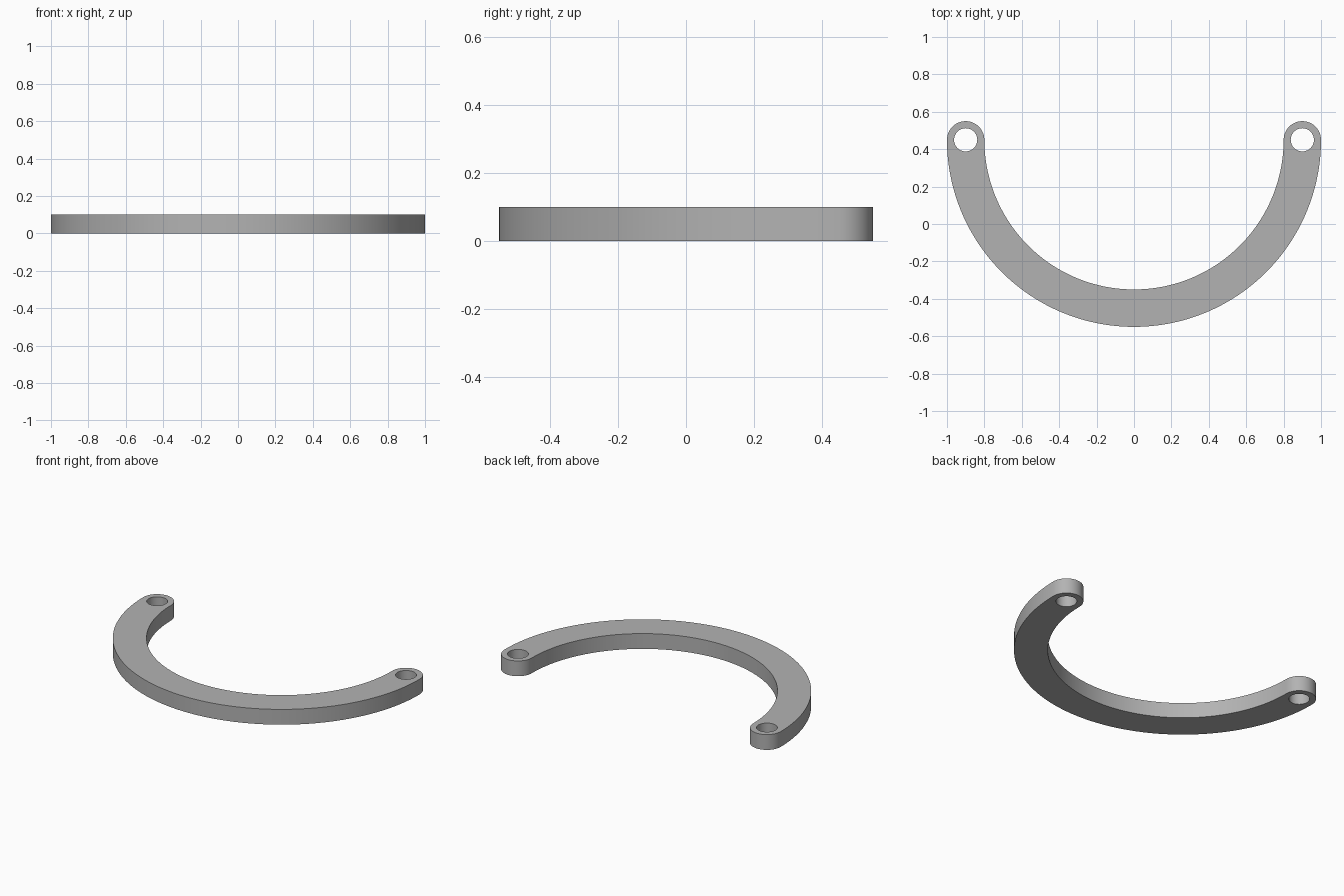
import bpy
import bmesh
from math import pi, cos, sin
from mathutils import Vector

cube = bpy.data.objects.get("Cube")
if cube:
    bpy.data.objects.remove(cube, do_unlink=True)

OUTER, INNER, THICK = 1.0, 0.8, 0.1
CENTRE_Y = 0.45
MID = (OUTER + INNER) / 2
END_RADIUS = (OUTER - INNER) / 2
HOLE_RADIUS = 0.062


def arc(cx, radius, start, end, steps):
    """Points along an arc, both ends included."""
    angles = [start + (end - start) * i / steps for i in range(steps + 1)]
    return [Vector((cx + radius * cos(a), CENTRE_Y + radius * sin(a), 0)) for a in angles]


def add_loop(bm, points):
    verts = [bm.verts.new(p) for p in points]
    return [bm.edges.new((v, verts[(i + 1) % len(verts)])) for i, v in enumerate(verts)]


# Half-ring outline with rounded ends
outline = arc(0, OUTER, pi, 2 * pi, 96)
outline += arc(MID, END_RADIUS, 0, pi, 24)[1:-1]
outline += arc(0, INNER, 2 * pi, pi, 96)
outline += arc(-MID, END_RADIUS, 0, pi, 24)[1:-1]

bm = bmesh.new()
edges = add_loop(bm, outline)

# Round hole through each end
for side in (-1, 1):
    edges += add_loop(bm, arc(side * MID, HOLE_RADIUS, 0, 2 * pi, 40)[:-1])

# Fill the flat shape and give it thickness
bmesh.ops.triangle_fill(bm, edges=edges, use_beauty=True, normal=(0, 0, 1))
result = bmesh.ops.extrude_face_region(bm, geom=bm.faces[:], use_keep_orig=True)
top = [g for g in result["geom"] if isinstance(g, bmesh.types.BMVert)]
bmesh.ops.translate(bm, verts=top, vec=(0, 0, THICK))
bmesh.ops.recalc_face_normals(bm, faces=bm.faces[:])

mesh = bpy.data.meshes.new("half_ring_bracket")
bm.to_mesh(mesh)
bm.free()
bracket = bpy.data.objects.new("half_ring_bracket", mesh)
bpy.context.collection.objects.link(bracket)

# Plain grey material
grey = bpy.data.materials.new("plain grey")
grey.use_nodes = True
colour = (0.45, 0.45, 0.45, 1)
grey.diffuse_color = colour
grey.node_tree.nodes["Principled BSDF"].inputs["Base Color"].default_value = colour
mesh.materials.append(grey)

# Smooth curved walls, crisp rims
bpy.ops.object.select_all(action="DESELECT")
bracket.select_set(True)
bpy.context.view_layer.objects.active = bracket
bpy.ops.object.shade_smooth_by_angle()
